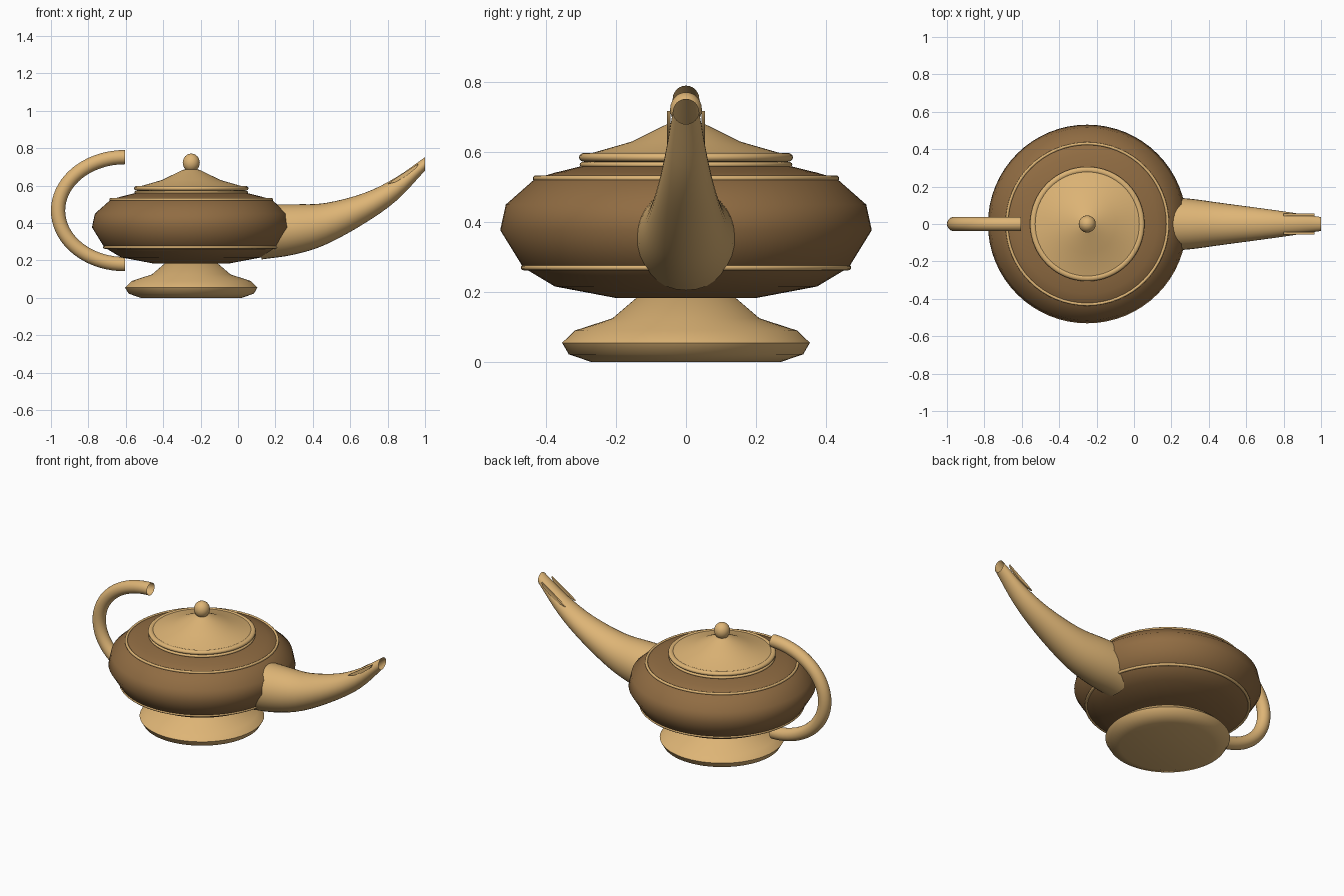
import bpy
from math import pi, sin, cos, radians
from mathutils import Vector

cube = bpy.data.objects.get("Cube")
if cube:
    bpy.data.objects.remove(cube, do_unlink=True)

AXIS = -0.25  # x of the turned parts
SIDES = 64


def material(name, rgb):
    mat = bpy.data.materials.new(name)
    mat.use_nodes = True
    mat.diffuse_color = (*rgb, 1)
    mat.node_tree.nodes["Principled BSDF"].inputs["Base Color"].default_value = (*rgb, 1)
    return mat


TAN = material("light brass", (0.73, 0.46, 0.18))
BROWN = material("dark bronze", (0.28, 0.15, 0.055))


def build(name, verts, faces, mat, angle=50):
    mesh = bpy.data.meshes.new(name)
    mesh.from_pydata(verts, [], faces)
    obj = bpy.data.objects.new(name, mesh)
    bpy.context.collection.objects.link(obj)
    mesh.materials.append(mat)
    bpy.ops.object.select_all(action="DESELECT")
    obj.select_set(True)
    bpy.context.view_layer.objects.active = obj
    bpy.ops.object.mode_set(mode="EDIT")
    bpy.ops.mesh.select_all(action="SELECT")
    bpy.ops.mesh.normals_make_consistent(inside=False)
    bpy.ops.object.mode_set(mode="OBJECT")
    bpy.ops.object.shade_smooth_by_angle(angle=radians(angle))
    return obj


def skin(name, rings, mat, caps=False, closed=False):
    """Join rings of equal length into a tube."""
    n, m = len(rings[0]), len(rings)
    faces = []
    for i in range(m if closed else m - 1):
        a, b = i * n, (i + 1) % m * n
        faces += [(a + j, a + (j + 1) % n, b + (j + 1) % n, b + j) for j in range(n)]
    if caps:
        faces += [tuple(range(n)), tuple(range((m - 1) * n, m * n))]
    return build(name, [v for ring in rings for v in ring], faces, mat)


def lathe(name, profile, mat, caps=True, closed=False):
    rings = [[(AXIS + r * cos(2 * pi * j / SIDES), r * sin(2 * pi * j / SIDES), z)
              for j in range(SIDES)] for r, z in profile]
    return skin(name, rings, mat, caps, closed)


def ring(name, radius, z, thick, high):
    section = [(radius + thick * cos(k * pi / 6), z + high * sin(k * pi / 6)) for k in range(12)]
    return lathe(name, section, TAN, caps=False, closed=True)


# Foot, bowl and lid
lathe("foot", [(0.27, 0), (0.335, 0.022), (0.354, 0.055), (0.318, 0.09),
               (0.21, 0.125), (0.14, 0.185)], TAN)
lathe("bowl", [(0.2, 0.183), (0.375, 0.216), (0.465, 0.27), (0.531, 0.377),
               (0.515, 0.45), (0.43, 0.525), (0.375, 0.541), (0.29, 0.562)], BROWN)
lathe("lid", [(0.29, 0.56), (0.28, 0.594), (0.155, 0.63), (0.05, 0.682), (0.015, 0.692)], TAN)
lathe("lid_knob", [(0.045 * sin(t * pi / 12) + 0.0005, 0.722 - 0.049 * cos(t * pi / 12))
                   for t in range(13)], TAN)

# Raised bands
ring("lower_band", 0.463, 0.27, 0.009, 0.008)
ring("upper_band", 0.43, 0.525, 0.008, 0.008)
ring("lid_rim_lower", 0.294, 0.564, 0.01, 0.008)
ring("lid_rim_upper", 0.289, 0.585, 0.017, 0.013)

# Open C-shaped handle
handle = []
for i in range(37):
    a = pi / 2 + pi * i / 36
    centre = Vector((-0.605 - 0 + 0.357 * cos(a), 0, 0.466 + 0.286 * sin(a)))
    tangent = Vector((-0.357 * sin(a), 0, 0.286 * cos(a))).normalized()
    normal = tangent.cross(Vector((0, 1, 0)))
    handle.append([centre + 0.038 * (normal * cos(2 * pi * j / 24) + Vector((0, sin(2 * pi * j / 24), 0)))
                   for j in range(24)])
skin("handle", handle, TAN)

# Tapering spout, open at the lip: x, top z, bottom z, half width
KEYS = [(0.125, 0.5, 0.205, 0.148), (0.3, 0.5, 0.231, 0.135), (0.47, 0.507, 0.285, 0.112),
        (0.68, 0.562, 0.4, 0.084), (0.85, 0.647, 0.522, 0.06), (1.0, 0.752, 0.68, 0.037)]


def smooth(p0, p1, p2, p3, t):
    return [0.5 * (2 * b + (c - a) * t + (2 * a - 5 * b + 4 * c - d) * t ** 2
                   + (3 * b - a - 3 * c + d) * t ** 3) for a, b, c, d in zip(p0, p1, p2, p3)]


def beyond(a, b):
    return tuple(2 * p - q for p, q in zip(a, b))


keys = [beyond(KEYS[0], KEYS[1]), *KEYS, beyond(KEYS[-1], KEYS[-2])]
stations = [smooth(*keys[i:i + 4], t / 4) for i in range(len(KEYS) - 1) for t in range(4)]
stations.append(KEYS[-1])
spout = [[(x, w * cos(2 * pi * j / 32), (top + low) / 2 + (top - low) / 2 * sin(2 * pi * j / 32))
          for j in range(32)] for x, top, low, w in stations]
skin("spout", spout, TAN)

# Thin leaf plates on both sides of the lip
LEAF = [(0.8, 0.608), (0.84, 0.637), (0.9, 0.676), (0.965, 0.717),
        (0.955, 0.695), (0.9, 0.65), (0.84, 0.618)]
for side, label in ((1, "left"), (-1, "right")):
    plate = [[(x, side * y, z) for x, z in LEAF] for y in (0.044, 0.055)]
    skin(label + "_lip_leaf", plate, TAN, caps=True)
